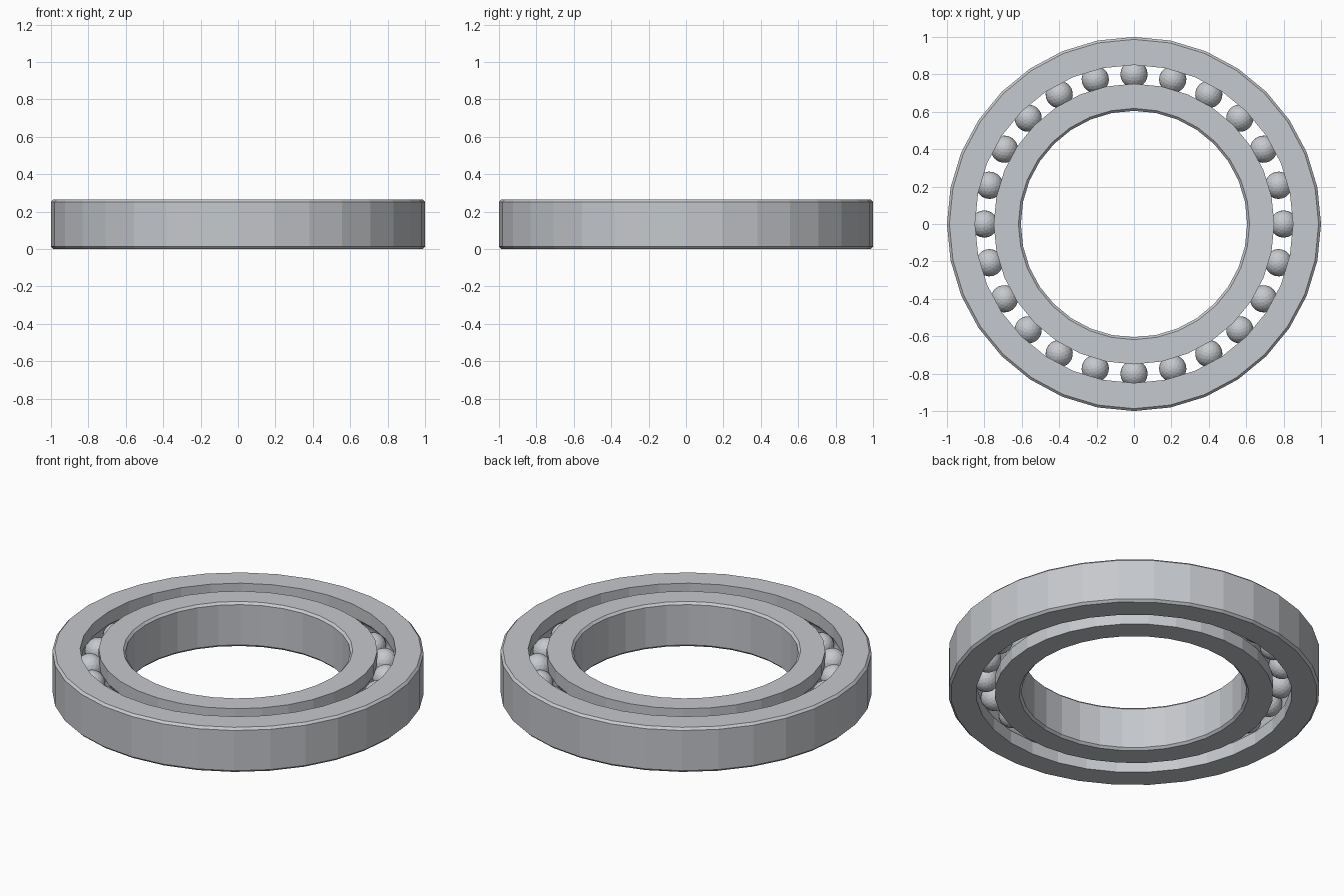
import bpy
import bmesh
from math import sin, cos, pi, radians
from mathutils import Matrix, Vector

cube = bpy.data.objects.get("Cube")
if cube:
    bpy.data.objects.remove(cube, do_unlink=True)

HEIGHT = 0.265
MID = HEIGHT / 2
CHAMFER = 0.013
PITCH = 0.8        # radius of the circle of ball centres
BALL = 0.073
GROOVE = 0.075
HALF_GAP = 0.05    # half the opening between the rings
SIDES = 32
BALLS = 24

steel = bpy.data.materials.new("steel_grey")
steel.use_nodes = True
steel.diffuse_color = (0.56, 0.58, 0.61, 1)
steel.node_tree.nodes["Principled BSDF"].inputs["Base Color"].default_value = (0.56, 0.58, 0.61, 1)


def add_object(name, bm):
    mesh = bpy.data.meshes.new(name)
    bm.to_mesh(mesh)
    bm.free()
    mesh.materials.append(steel)
    obj = bpy.data.objects.new(name, mesh)
    bpy.context.collection.objects.link(obj)
    return obj


def ring(name, rim, side):
    """Lathe a race: chamfered at the rim, grooved on the wall facing the balls."""
    wall = PITCH + side * HALF_GAP
    shoulder = rim - side * CHAMFER
    profile = [(wall, 0), (shoulder, 0), (rim, CHAMFER),
               (rim, HEIGHT - CHAMFER), (shoulder, HEIGHT), (wall, HEIGHT)]
    # Ball groove, from its upper lip to its lower lip
    for i in range(9):
        a = radians(48) * (1 - i / 4)
        profile.append((PITCH + side * GROOVE * cos(a), MID + GROOVE * sin(a)))
    bm = bmesh.new()
    loops = []
    for s in range(SIDES):
        t = 2 * pi * s / SIDES
        loops.append([bm.verts.new((r * cos(t), r * sin(t), z)) for r, z in profile])
    n = len(profile)
    for s in range(SIDES):
        a, b = loops[s], loops[(s + 1) % SIDES]
        for k in range(n):
            bm.faces.new((a[k], b[k], b[(k + 1) % n], a[(k + 1) % n]))
    bmesh.ops.recalc_face_normals(bm, faces=bm.faces)
    return add_object(name, bm)


# Races
ring("outer_ring", 1.0, 1)
ring("inner_ring", 0.605, -1)

# Balls, evenly spaced between the races
bm = bmesh.new()
for i in range(BALLS):
    turn = Matrix.Rotation(2 * pi * i / BALLS, 4, 'Z')
    place = turn @ Matrix.Translation(Vector((PITCH, 0, MID)))
    bmesh.ops.create_icosphere(bm, subdivisions=3, radius=BALL, matrix=place)
add_object("bearing_balls", bm)
